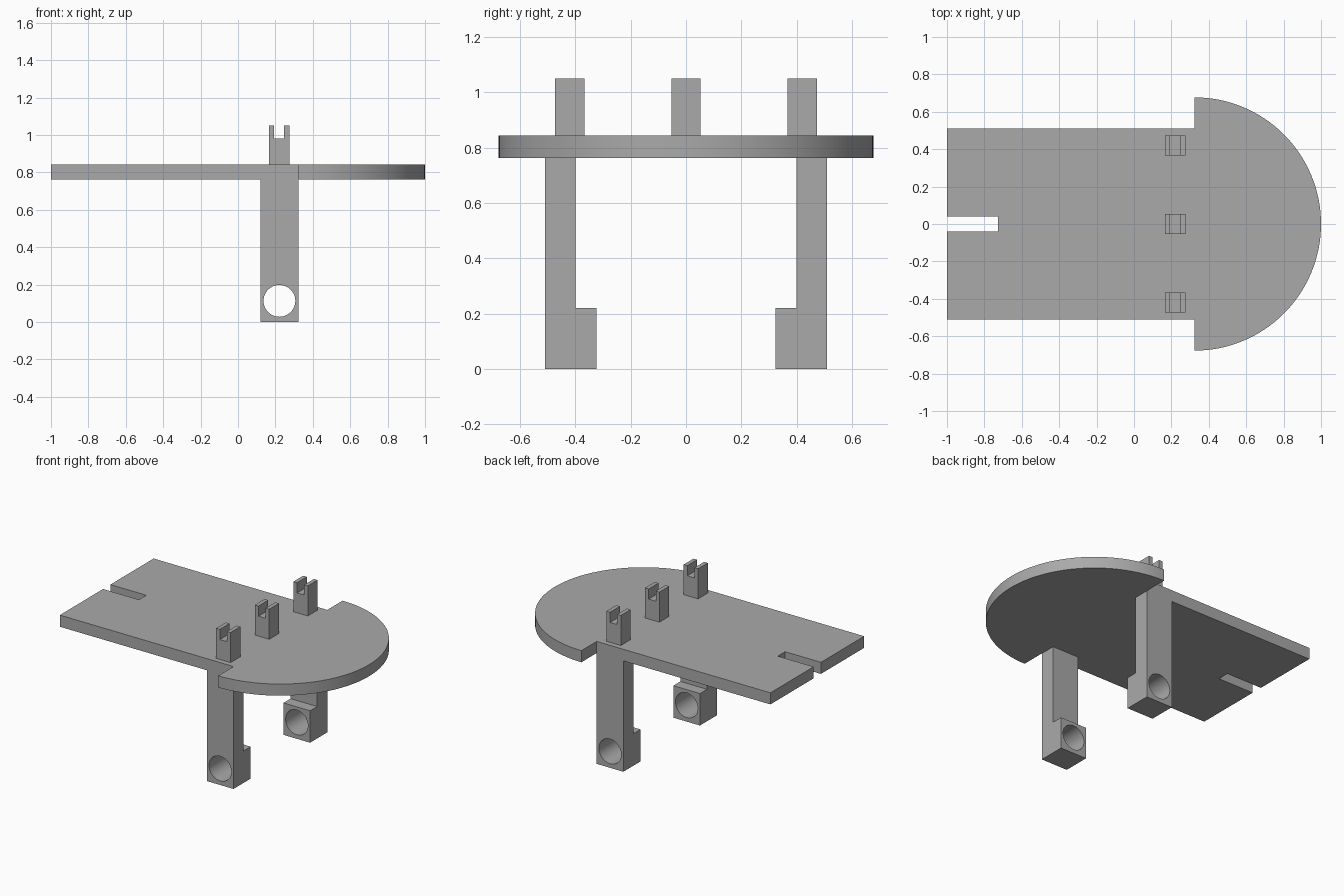
import bpy, bmesh, math
from mathutils import Vector

if "Cube" in bpy.data.objects:
    bpy.data.objects.remove(bpy.data.objects["Cube"])

grey = bpy.data.materials.new("plain grey")
grey.diffuse_color = (0.4, 0.4, 0.4, 1)
grey.use_nodes = True
grey.node_tree.nodes["Principled BSDF"].inputs["Base Color"].default_value = grey.diffuse_color


def extrude_profile(name, points, direction):
    """Flat closed outline pushed along a direction into a solid."""
    bm = bmesh.new()
    face = bm.faces.new([bm.verts.new(p) for p in points])
    new = bmesh.ops.extrude_face_region(bm, geom=[face])["geom"]
    bmesh.ops.translate(bm, vec=Vector(direction),
                        verts=[v for v in new if isinstance(v, bmesh.types.BMVert)])
    bmesh.ops.recalc_face_normals(bm, faces=bm.faces)
    mesh = bpy.data.meshes.new(name)
    bm.to_mesh(mesh)
    bm.free()
    mesh.materials.append(grey)
    obj = bpy.data.objects.new(name, mesh)
    bpy.context.collection.objects.link(obj)
    return obj


def smooth(obj):
    bpy.ops.object.select_all(action='DESELECT')
    obj.select_set(True)
    bpy.context.view_layer.objects.active = obj
    bpy.ops.object.shade_smooth_by_angle(angle=math.radians(30))


Z0, Z1 = 0.763, 0.843      # deck bottom and top
XC, R = 0.323, 0.677       # half disc centre and radius
W = 0.51                   # half width of the straight deck

# Deck: slotted rectangle with a half disc on the +x end
arc = [(XC + R * math.cos(a), R * math.sin(a))
       for a in (math.pi * (i / 64 - 0.5) for i in range(65))]
outline = ([(-1, -W), (XC, -W)] + arc + [(XC, W), (-1, W),
           (-1, 0.04), (-0.727, 0.04), (-0.727, -0.04), (-1, -0.04)])
deck = extrude_profile("deck", [(x, y, Z0) for x, y in outline], (0, 0, Z1 - Z0))
smooth(deck)

# Legs: L-shaped side profile with a round hole through the foot
for side, label in ((-1, "front"), (1, "back")):
    profile = [(0.51, 0), (0.51, Z0), (0.4, Z0), (0.4, 0.22), (0.323, 0.22), (0.323, 0)]
    leg = extrude_profile(label + "_leg", [(0.12, side * y, z) for y, z in profile],
                          (XC - 0.12, 0, 0))
    circle = [(0.2215 + 0.085 * math.cos(a), side * 0.2, 0.113 + 0.085 * math.sin(a))
              for a in (math.tau * i / 48 for i in range(48))]
    cutter = extrude_profile("hole_cutter", circle, (0, side * 0.5, 0))
    cut = leg.modifiers.new("hole", 'BOOLEAN')
    cut.operation, cut.solver, cut.object = 'DIFFERENCE', 'EXACT', cutter
    bpy.ops.object.select_all(action='DESELECT')
    bpy.context.view_layer.objects.active = leg
    leg.select_set(True)
    bpy.ops.object.modifier_apply(modifier="hole")
    bpy.data.objects.remove(cutter)
    smooth(leg)

# Forked posts: notched front profile, three in a row across the deck
fork = [(0.165, Z1), (0.275, Z1), (0.275, 1.05), (0.247, 1.05),
        (0.247, 0.98), (0.193, 0.98), (0.193, 1.05), (0.165, 1.05)]
for y, label in ((-0.42, "front"), (0, "middle"), (0.42, "back")):
    extrude_profile(label + "_forked_post", [(x, y - 0.053, z) for x, z in fork],
                    (0, 0.106, 0))
